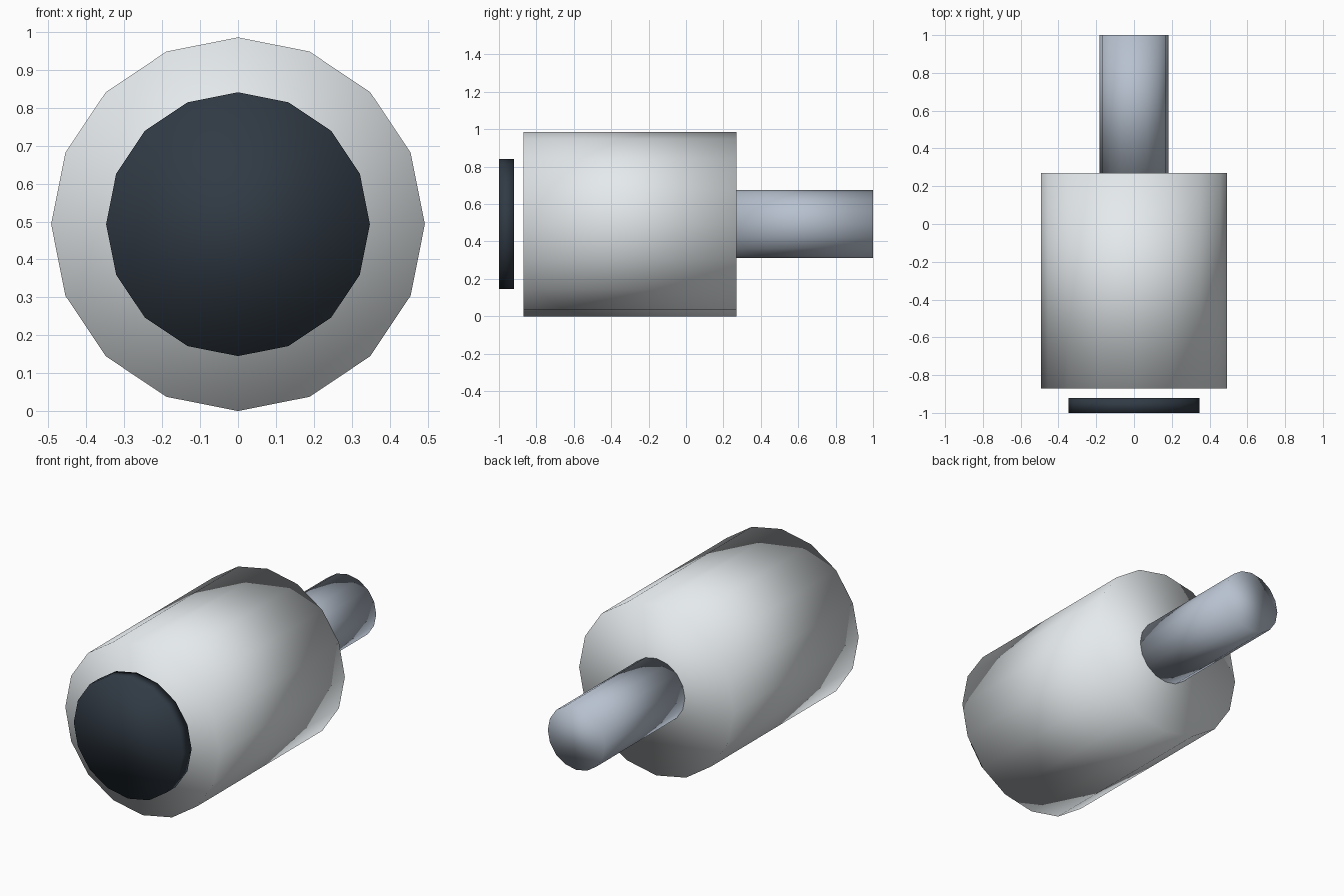
import bpy
import math

cube = bpy.data.objects.get("Cube")
if cube:
    bpy.data.objects.remove(cube, do_unlink=True)

SIDES = 16
AXIS_Z = 0.493


def make_material(name, rgb):
    mat = bpy.data.materials.new(name)
    mat.use_nodes = True
    color = (*rgb, 1.0)
    mat.diffuse_color = color
    mat.node_tree.nodes["Principled BSDF"].inputs["Base Color"].default_value = color
    return mat


def add_cylinder(name, radius, y_start, y_end, mat):
    """Capped cylinder lying along y, smooth shaded over its rims."""
    bpy.ops.mesh.primitive_cylinder_add(
        vertices=SIDES, radius=radius, depth=y_end - y_start,
        location=(0, (y_start + y_end) / 2, AXIS_Z),
        rotation=(math.pi / 2, 0, 0))
    obj = bpy.context.object
    obj.name = name
    obj.data.name = name
    obj.data.materials.append(mat)
    bpy.ops.object.shade_smooth()
    return obj


light_grey = make_material("light_grey", (0.78, 0.82, 0.84))
blue_grey = make_material("blue_grey", (0.47, 0.53, 0.62))
dark_slate = make_material("dark_slate", (0.03, 0.042, 0.058))

# Main barrel
add_cylinder("body", AXIS_Z, -0.87, 0.27, light_grey)

# Rear shaft, flush with the back of the barrel
add_cylinder("rear_shaft", 0.182, 0.27, 1.0, blue_grey)

# Thin disc floating just ahead of the barrel
add_cylinder("front_disc", 0.348, -1.0, -0.92, dark_slate)
